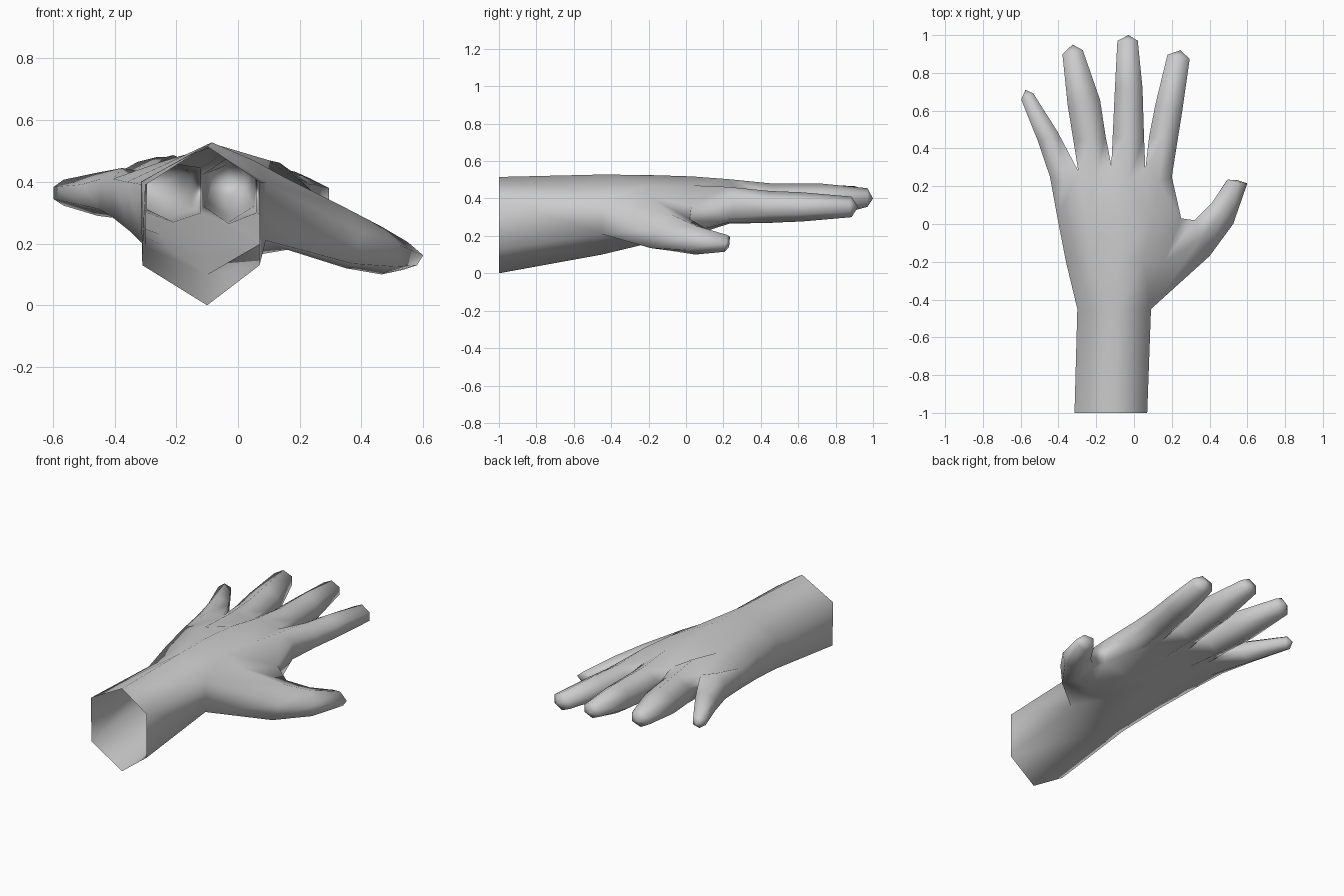
import bpy, bmesh
from mathutils import Vector

cube = bpy.data.objects.get("Cube")
if cube:
    bpy.data.objects.remove(cube)

skin = bpy.data.materials.new("light_grey")
skin.use_nodes = True
skin.diffuse_color = (0.6, 0.6, 0.6, 1)
skin.node_tree.nodes["Principled BSDF"].inputs["Base Color"].default_value = (0.6, 0.6, 0.6, 1)

bm = bmesh.new()


def face(*verts):
    """Add a face, dropping repeated corners."""
    corners = list(dict.fromkeys(verts))
    if len(corners) > 2:
        bm.faces.new(corners)


def bridge(a, b):
    for i in range(len(a)):
        j = (i + 1) % len(a)
        face(a[i], a[j], b[j], b[i])


def chain(points, columns):
    """Make verts for the points and spread them over nine shared columns."""
    verts = [bm.verts.new(p) for p in points]
    return [verts[c] for c in columns]


HEX = [0, 0, 0, 1, 1, 1, 2, 2, 2]
FIVE = [0, 0, 1, 1, 2, 3, 3, 4, 4]
NINE = list(range(9))

# Back-of-hand and underside (x, z) points per section, from -x to +x
sections = [
    (-1.00, HEX, [(-.315, .40), (-.10, .515), (.07, .40)],
                 [(-.31, .13), (-.10, 0), (.07, .13)]),
    (-0.45, HEX, [(-.30, .39), (-.085, .528), (.09, .40)],
                 [(-.30, .19), (-.10, .10), (.09, .21)]),
    (-0.20, FIVE, [(-.36, .40), (-.23, .46), (-.085, .525), (.05, .47), (.16, .41)],
                  [(-.35, .24), (-.23, .19), (-.10, .16), (.04, .16), (.16, .18)]),
    (0.03, FIVE, [(-.405, .41), (-.25, .465), (-.07, .518), (.10, .47), (.25, .36)],
                 [(-.40, .28), (-.25, .23), (-.10, .205), (.08, .20), (.24, .22)]),
]
rows = []
for y, cols, top, low in sections:
    rows.append((chain([(x, y, z) for x, z in top], cols),
                 chain([(x, y, z) for x, z in low], cols)))

# Knuckle line: even columns are webs between fingers, odd ones finger ridges
kx = [-.445, -.375, -.295, -.21, -.12, -.03, .06, .135, .20]
ky = [.25, .23, .28, .23, .31, .23, .29, .22, .25]
ktop = [.41, .445, .43, .487, .445, .503, .435, .462, .41]
klow = [.31, .28, .30, .27, .30, .265, .30, .27, .30]
rows.append((chain(zip(kx, ky, ktop), NINE), chain(zip(kx, ky, klow), NINE)))

# Forearm and palm skin; the +x side is left open where the thumb grows
for n, ((t0, l0), (t1, l1)) in enumerate(zip(rows, rows[1:])):
    for c in range(8):
        face(t0[c], t0[c + 1], t1[c + 1], t1[c])
        face(l0[c + 1], l0[c], l1[c], l1[c + 1])
    face(l0[0], t0[0], t1[0], l1[0])
    if n not in (1, 2):
        face(t0[8], l0[8], l1[8], t1[8])


def finger(first, stations, tip):
    """Six-sided finger from knuckle columns; stations are x, y, z, half width, half height."""
    top, low = rows[-1]
    a, b, c = first, first + 1, first + 2
    ring = [top[a], top[b], top[c], low[c], low[b], low[a]]
    axis = Vector(stations[-1][:2]) - Vector(stations[0][:2])
    axis.normalize()
    side = Vector((axis.y, -axis.x, 0))
    for x, y, z, w, h in stations:
        new = [bm.verts.new(Vector((x, y, z + v * h)) + side * u * w)
               for u, v in ((-1, .45), (0, 1), (1, .45), (1, -.5), (0, -1), (-1, -.5))]
        bridge(ring, new)
        ring = new
    cap(ring, tip)


def cap(ring, tip):
    end = bm.verts.new(tip)
    for i in range(6):
        face(ring[i], ring[(i + 1) % 6], end)


# Little, ring, middle and index fingers
finger(0, [(-.455, .46, .36, .058, .07), (-.565, .675, .365, .036, .042)], (-.575, .71, .36))
finger(2, [(-.235, .45, .375, .086, .105), (-.265, .64, .385, .087, .095),
           (-.325, .91, .41, .055, .055)], (-.325, .95, .41))
finger(4, [(-.03, .46, .375, .083, .105), (-.028, .72, .385, .073, .095),
           (-.034, .97, .405, .054, .05)], (-.03, 1.0, .40))
finger(6, [(.155, .45, .355, .076, .085), (.185, .62, .355, .073, .078),
           (.236, .885, .355, .06, .055)], (.245, .92, .355))

# Thumb: outer, top, inner edges above, then inner, bottom, outer below
(t1, l1), (t2, l2), (t3, l3) = rows[1:4]
ring = [t1[8], t2[8], t3[8], l3[8], l2[8], l1[8]]
thumb = [
    [(.40, -.17, .23), (.35, -.08, .315), (.32, .02, .29),
     (.32, .02, .19), (.35, -.08, .12), (.37, -.19, .135)],
    [(.525, 0, .195), (.465, .05, .255), (.415, .115, .235),
     (.42, .12, .14), (.465, .05, .10), (.51, 0, .125)],
    [(.60, .215, .162), (.55, .22, .205), (.495, .235, .195),
     (.49, .23, .14), (.535, .205, .115), (.58, .205, .13)],
]
for points in thumb:
    new = [bm.verts.new(p) for p in points]
    bridge(ring, new)
    ring = new
cap(ring, (.547, .232, .158))

bmesh.ops.recalc_face_normals(bm, faces=bm.faces)
for f in bm.faces:
    f.smooth = True
mesh = bpy.data.meshes.new("hand")
bm.to_mesh(mesh)
bm.free()
mesh.materials.append(skin)
hand = bpy.data.objects.new("hand", mesh)
bpy.context.collection.objects.link(hand)
